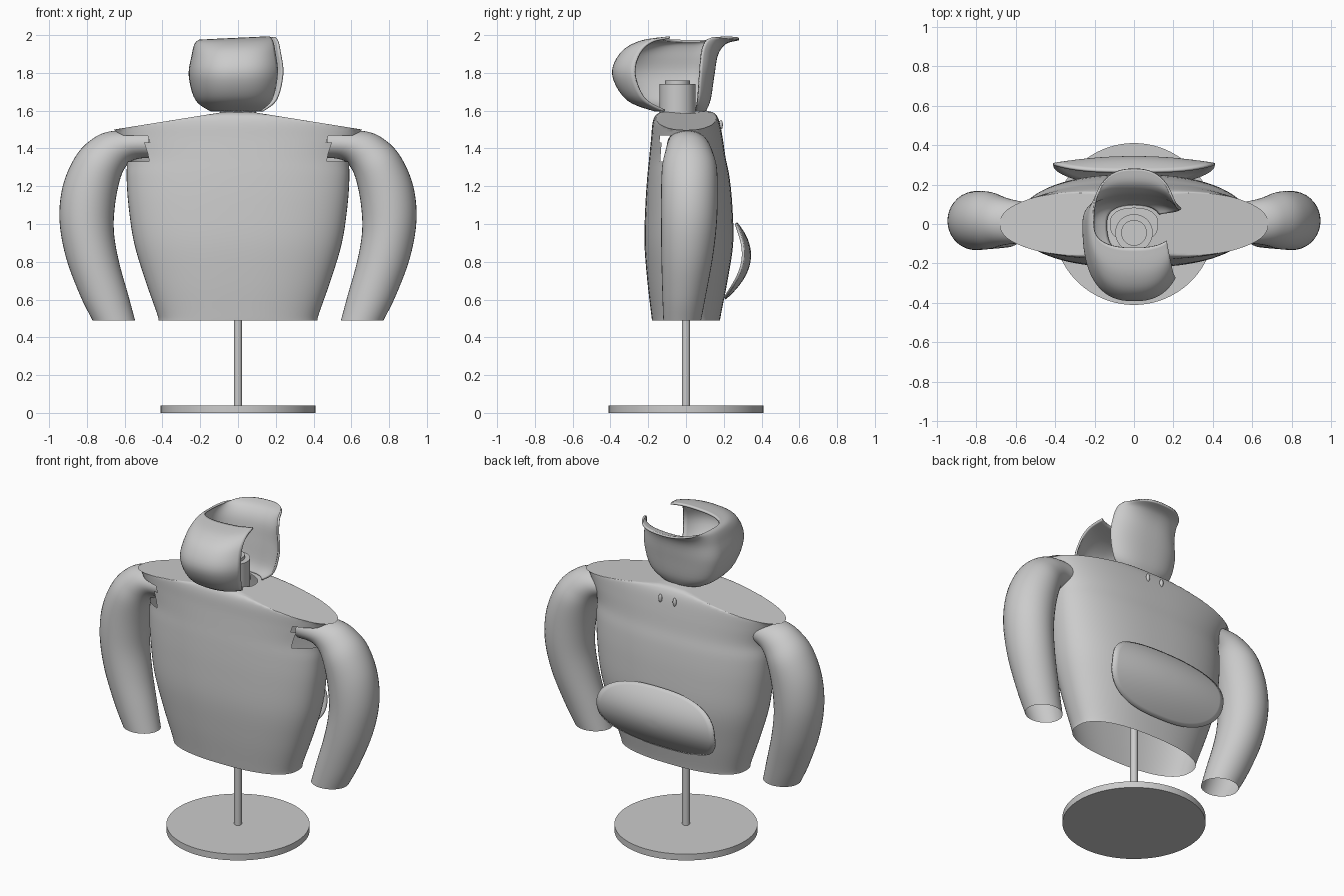
import bpy, bmesh, math
from mathutils import Vector

cube = bpy.data.objects.get("Cube")
if cube:
    bpy.data.objects.remove(cube, do_unlink=True)

grey = bpy.data.materials.new("plain_grey")
grey.use_nodes = True
colour = (0.6, 0.6, 0.6, 1)
grey.diffuse_color = colour
grey.node_tree.nodes["Principled BSDF"].inputs["Base Color"].default_value = colour


def finish(name, bm, thickness=0):
    """Turn a bmesh into a smooth shaded object, optionally with a sheet thickness."""
    bmesh.ops.recalc_face_normals(bm, faces=bm.faces)
    mesh = bpy.data.meshes.new(name)
    bm.to_mesh(mesh)
    bm.free()
    mesh.materials.append(grey)
    mesh.shade_smooth()
    mesh.set_sharp_from_angle(angle=math.radians(40))
    obj = bpy.data.objects.new(name, mesh)
    bpy.context.collection.objects.link(obj)
    if thickness:
        solid = obj.modifiers.new("thickness", 'SOLIDIFY')
        solid.thickness = thickness
        solid.offset = 0
    return obj


def smooth_rows(rows, steps=5):
    """Catmull-Rom interpolation between rows of numbers."""
    rows = [Vector(r) for r in rows]
    out = []
    for i in range(len(rows) - 1):
        a, b, c, d = (rows[min(max(i + k, 0), len(rows) - 1)] for k in (-1, 0, 1, 2))
        for s in range(steps):
            t = s / steps
            out.append(b + (c - a) * (t / 2) + (a * 2 - b * 5 + c * 4 - d) * (t * t / 2)
                       + (b * 3 - a - c * 3 + d) * (t ** 3 / 2))
    return out + [rows[-1]]


def loft(rings, closed=True):
    """Skin a list of point rings."""
    bm = bmesh.new()
    grid = [[bm.verts.new(p) for p in ring] for ring in rings]
    for low, high in zip(grid, grid[1:]):
        n = len(low)
        for j in range(n if closed else n - 1):
            k = (j + 1) % n
            bm.faces.new((low[j], low[k], high[k], high[j]))
    return bm


def power(v, p):
    return math.copysign(abs(v) ** p, v)


def cylinder(name, radius, bottom, top, y=0, sides=64):
    bm = bmesh.new()
    bmesh.ops.create_cone(bm, cap_ends=True, segments=sides, radius1=radius,
                          radius2=radius, depth=top - bottom)
    bmesh.ops.translate(bm, verts=bm.verts, vec=(0, y, (top + bottom) / 2))
    return finish(name, bm)


turn = [math.tau * i / 72 for i in range(72)]

# Display stand and neck
cylinder("stand_base", 0.41, 0, 0.04, sides=96)
cylinder("stand_pole", 0.022, 0.04, 1.6, sides=24)
cylinder("neck", 0.095, 1.54, 1.74, y=-0.045)
cylinder("neck_cap", 0.065, 1.74, 1.76, y=-0.045)

# Torso shell: height, half width, front y, back y
body_rows = [
    (0.49, 0.42, -0.18, 0.18), (0.53, 0.43, -0.185, 0.187),
    (0.7, 0.49, -0.205, 0.22), (0.9, 0.55, -0.22, 0.25),
    (1.1, 0.58, -0.215, 0.245), (1.25, 0.59, -0.205, 0.23),
    (1.35, 0.59, -0.195, 0.21), (1.45, 0.63, -0.185, 0.195),
    (1.53, 0.67, -0.178, 0.18), (1.57, 0.68, -0.165, 0.165),
    (1.59, 0.66, -0.14, 0.145), (1.6, 0.5, -0.11, 0.11),
    (1.61, 0.12, -0.09, 0.08)]


def body_ring(row):
    z, half, front, back = row
    ring = []
    for a in turn:
        x = half * power(math.cos(a), 0.83)
        s = power(math.sin(a), 0.83)
        ring.append((x, s * back if s > 0 else -s * front,
                     min(z, 1.605 - 0.16 * abs(x))))
    return ring


body = loft([body_ring(r) for r in smooth_rows(body_rows)])
# Open armholes at the front of the shoulders
holes = []
for f in body.faces:
    c = f.calc_center_median()
    if abs(c.x) > 0.48 and c.y < 0 and 1.34 < c.z < 1.46:
        holes.append(f)
bmesh.ops.delete(body, geom=holes, context='FACES')
finish("torso", body)

# Sleeves: inner x, inner z, outer x, outer z, centre y, half depth
sleeve_rows = [
    (0.545, 0.49, 0.77, 0.49, -0.02, 0.10),
    (0.58, 0.62, 0.835, 0.62, -0.01, 0.115),
    (0.63, 0.8, 0.91, 0.82, 0.005, 0.135),
    (0.657, 0.96, 0.945, 1.02, 0.015, 0.147),
    (0.65, 1.11, 0.928, 1.2, 0.018, 0.15),
    (0.62, 1.25, 0.865, 1.35, 0.018, 0.145),
    (0.58, 1.32, 0.785, 1.44, 0.015, 0.125),
    (0.53, 1.345, 0.68, 1.49, 0.01, 0.11),
    (0.46, 1.35, 0.48, 1.5, 0, 0.1)]
for side, label in ((1, "left"), (-1, "right")):
    rings = []
    for xi, zi, xo, zo, y, depth in smooth_rows(sleeve_rows):
        rings.append([])
        for a in turn[::2]:
            t = (1 + math.cos(a)) / 2
            rings[-1].append((side * (xi + (xo - xi) * t),
                              y + depth * math.sin(a), zi + (zo - zi) * t))
    finish(label + "_sleeve", loft(rings))

# Collar band, open on the left: height, half width, front y, back y
collar_rows = [
    (1.6, 0.14, -0.16, 0.10), (1.66, 0.22, -0.31, 0.125),
    (1.79, 0.255, -0.385, 0.145), (1.9, 0.24, -0.345, 0.165),
    (1.96, 0.225, -0.25, 0.21), (1.98, 0.205, -0.12, 0.28)]
rings = []
for z, half, front, back in smooth_rows(collar_rows):
    rings.append([])
    for i in range(61):
        a = math.radians(-40 - 295 * i / 60)
        s = power(math.sin(a), 0.8)
        x = half * power(math.cos(a), 0.8)
        rings[-1].append((x, s * back if s > 0 else -s * front,
                          z + 0.05 * x * (z - 1.6) / 0.4))
finish("collar", loft(rings, closed=False), thickness=0.012)

# Back pouch: a curved oval sheet standing off the torso
rings = []
for r in range(1, 13):
    rings.append([])
    for a in turn:
        s = r / 12 * power(math.cos(a), 0.8)
        t = r / 12 * power(math.sin(a), 0.8)
        rings[-1].append((0.41 * s, 0.335 - 0.1 * t * t + 0.03 * t - 0.035 * s * s,
                          0.805 + 0.2 * t))
pouch = loft(rings)
pouch.verts.ensure_lookup_table()
pouch.faces.new(pouch.verts[:len(turn)])
finish("back_pouch", pouch, thickness=0.014)

# Small toggles below the back of the collar
for x in (-0.05, 0.05):
    bm = bmesh.new()
    bmesh.ops.create_uvsphere(bm, u_segments=16, v_segments=10, radius=0.02)
    bmesh.ops.scale(bm, verts=bm.verts, vec=(0.6, 0.5, 1.3))
    bmesh.ops.translate(bm, verts=bm.verts, vec=(x, 0.185, 1.525))
    finish("collar_toggle", bm)
